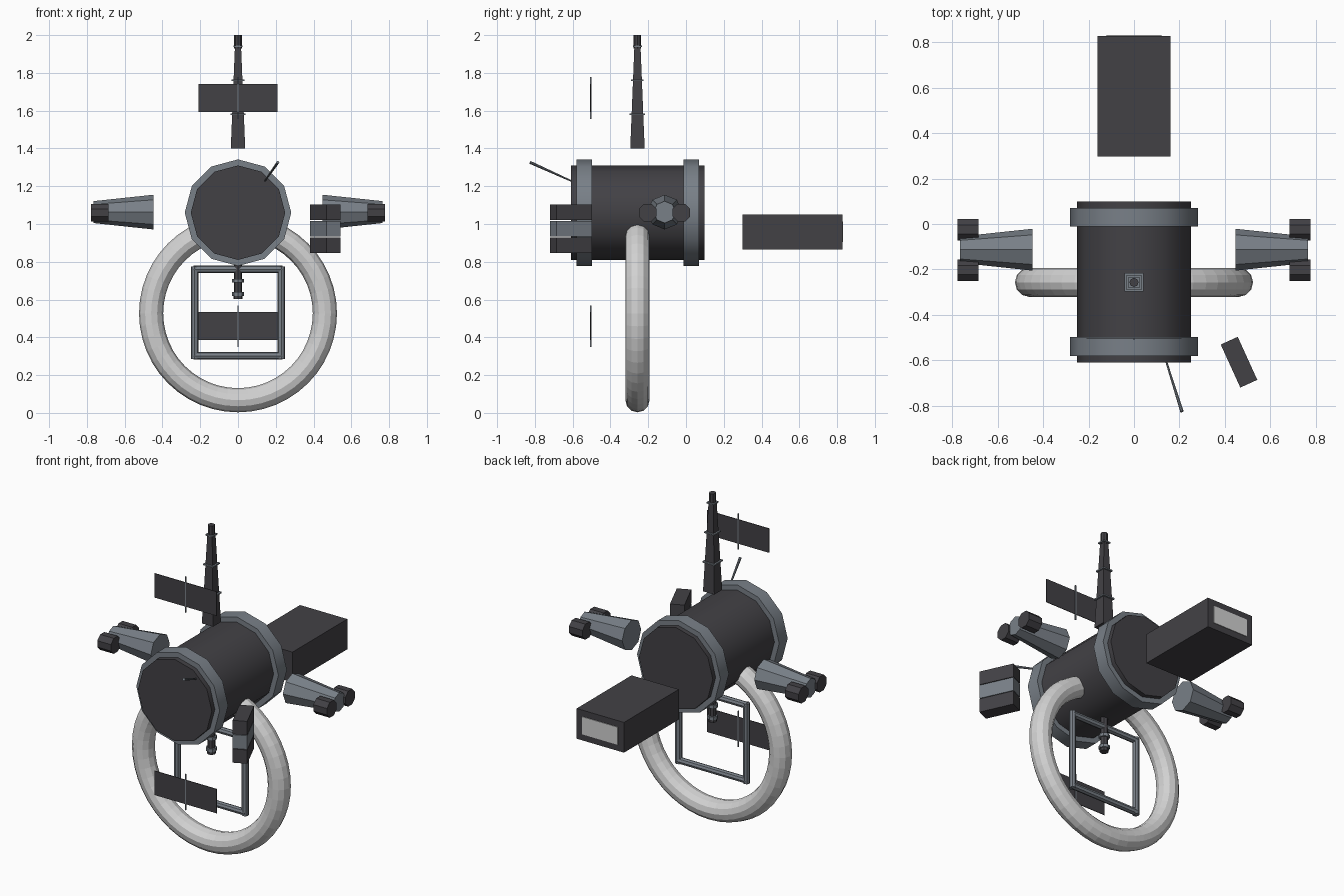
import bpy, bmesh, math
from mathutils import Vector, Matrix

cube = bpy.data.objects.get("Cube")
if cube:
    bpy.data.objects.remove(cube, do_unlink=True)


def material(name, rgb):
    m = bpy.data.materials.new(name)
    m.use_nodes = True
    m.diffuse_color = (*rgb, 1)
    m.node_tree.nodes["Principled BSDF"].inputs["Base Color"].default_value = (*rgb, 1)
    return m


DARK = material("charcoal", (0.055, 0.053, 0.06))
STEEL = material("blue_grey_steel", (0.19, 0.215, 0.245))
LIGHT = material("pale_grey", (0.64, 0.64, 0.64))


def finish(name, bm, mat, smooth=False):
    bmesh.ops.recalc_face_normals(bm, faces=bm.faces)
    mesh = bpy.data.meshes.new(name)
    bm.to_mesh(mesh)
    bm.free()
    mesh.materials.append(mat)
    ob = bpy.data.objects.new(name, mesh)
    bpy.context.collection.objects.link(ob)
    if smooth:
        bpy.ops.object.select_all(action="DESELECT")
        ob.select_set(True)
        bpy.context.view_layer.objects.active = ob
        bpy.ops.object.shade_smooth_by_angle(angle=math.radians(40))


def box(name, center, size, mat, turn=0):
    bm = bmesh.new()
    bmesh.ops.create_cube(bm, size=1, matrix=Matrix.Translation(center)
                          @ Matrix.Rotation(turn, 4, "Z") @ Matrix.Diagonal((*size, 1)))
    finish(name, bm, mat)


def rod(name, a, b, r1, r2, sides, mat, smooth=False, twist=0):
    """Tapered prism between two points."""
    a, b = Vector(a), Vector(b)
    d = b - a
    bm = bmesh.new()
    bmesh.ops.create_cone(bm, cap_ends=True, segments=sides, radius1=r1, radius2=r2,
                          depth=d.length,
                          matrix=Matrix.Translation((a + b) / 2)
                          @ Vector((0, 0, 1)).rotation_difference(d).to_matrix().to_4x4()
                          @ Matrix.Rotation(twist, 4, "Z"))
    finish(name, bm, mat, smooth)


HUB_Z, MAST_Y = 1.06, -0.257

# Main hull with two collars
rod("hull", (0, -0.61, HUB_Z), (0, 0.098, HUB_Z), 0.25, 0.25, 12, DARK, True)
for name, y in (("front_collar", -0.58), ("rear_collar", -0.012)):
    rod(name, (0, y, HUB_Z), (0, y + 0.082, HUB_Z), 0.282, 0.282, 12, STEEL, True)

# Large habitat ring: a circle in the radial plane, spun about the hull axis
RING_Z = 0.527
bm = bmesh.new()
bmesh.ops.create_circle(bm, segments=12, radius=0.064,
                        matrix=Matrix.Translation((0.46, MAST_Y, RING_Z)))
bmesh.ops.spin(bm, geom=bm.verts[:] + bm.edges[:], cent=(0, MAST_Y, RING_Z),
               axis=(0, 1, 0), angle=math.tau, steps=48)
bmesh.ops.remove_doubles(bm, verts=bm.verts, dist=0.0005)
finish("habitat_ring", bm, LIGHT)

# Tapered square mast with thin square flanges
QUARTER = math.pi / 4
rod("mast", (0, MAST_Y, 1.4), (0, MAST_Y, 1.94), 0.054, 0.023, 4, DARK, twist=QUARTER)
rod("mast_tip", (0, MAST_Y, 1.93), (0, MAST_Y, 2.0), 0.02, 0.02, 8, DARK)
for i, (z, r) in enumerate(((1.58, 0.058), (1.76, 0.047), (1.94, 0.034))):
    rod(f"mast_flange_{i + 1}", (0, MAST_Y, z - 0.004), (0, MAST_Y, z + 0.004),
        r, r, 4, STEEL, twist=QUARTER)

# Belly antenna: stacked segments with collars
for i, (z1, z2, r, mat) in enumerate(((0.83, 0.71, 0.022, DARK), (0.71, 0.69, 0.031, STEEL),
                                      (0.69, 0.64, 0.022, DARK), (0.64, 0.62, 0.031, STEEL),
                                      (0.62, 0.602, 0.025, DARK))):
    rod(f"belly_antenna_{i + 1}", (0, MAST_Y, z1), (0, MAST_Y, z2), r, r, 8, mat)

# Square tube frame inside the ring
for s, side in ((1, "left"), (-1, "right")):
    rod(f"frame_upright_{side}", (s * 0.229, MAST_Y, 0.285), (s * 0.229, MAST_Y, 0.775),
        0.02, 0.02, 8, STEEL)
for name, z in (("frame_top", 0.76), ("frame_bottom", 0.302)):
    rod(name, (-0.235, MAST_Y, z), (0.235, MAST_Y, z), 0.02, 0.02, 8, STEEL)

# Thin solar panels with a centre spar
for name, z in (("upper", 1.667), ("lower", 0.459)):
    box(f"{name}_solar_panel", (0, -0.505, z), (0.42, 0.004, 0.148), DARK)
    box(f"{name}_panel_spar", (0, -0.505, z), (0.007, 0.007, 0.22), STEEL)

# Rear cargo module with a pale end plate
box("cargo_module", (0, 0.563, 0.958), (0.32, 0.53, 0.185), DARK)
box("cargo_end_plate", (0, 0.829, 0.958), (0.24, 0.006, 0.108), LIGHT)

# Side engine pods, each with two thrusters
for s, side in ((1, "left"), (-1, "right")):
    rod(f"engine_pod_{side}", (s * 0.447, -0.113, HUB_Z + 0.003),
        (s * 0.765, -0.113, HUB_Z + 0.003), 0.092, 0.058, 8, STEEL)
    for where, y in (("front", -0.203), ("rear", -0.025)):
        rod(f"thruster_{side}_{where}", (s * 0.685, y, HUB_Z), (s * 0.777, y, HUB_Z),
            0.051, 0.051, 8, DARK, twist=math.pi / 8)

# Angled equipment locker: dark top and bottom, steel middle band, narrow seams
TURN = math.radians(24.5)
for name, z, mat in (("locker_top", 1.0625, DARK), ("locker_band", 0.975, STEEL),
                     ("locker_base", 0.8875, DARK)):
    box(name, (0.462, -0.608, z), (0.082, 0.208, 0.084), mat, TURN)

# Thin sensor probe on the nose
rod("sensor_probe", (0.137, -0.59, 1.22), (0.211, -0.825, 1.326), 0.004, 0.008, 8, STEEL)
